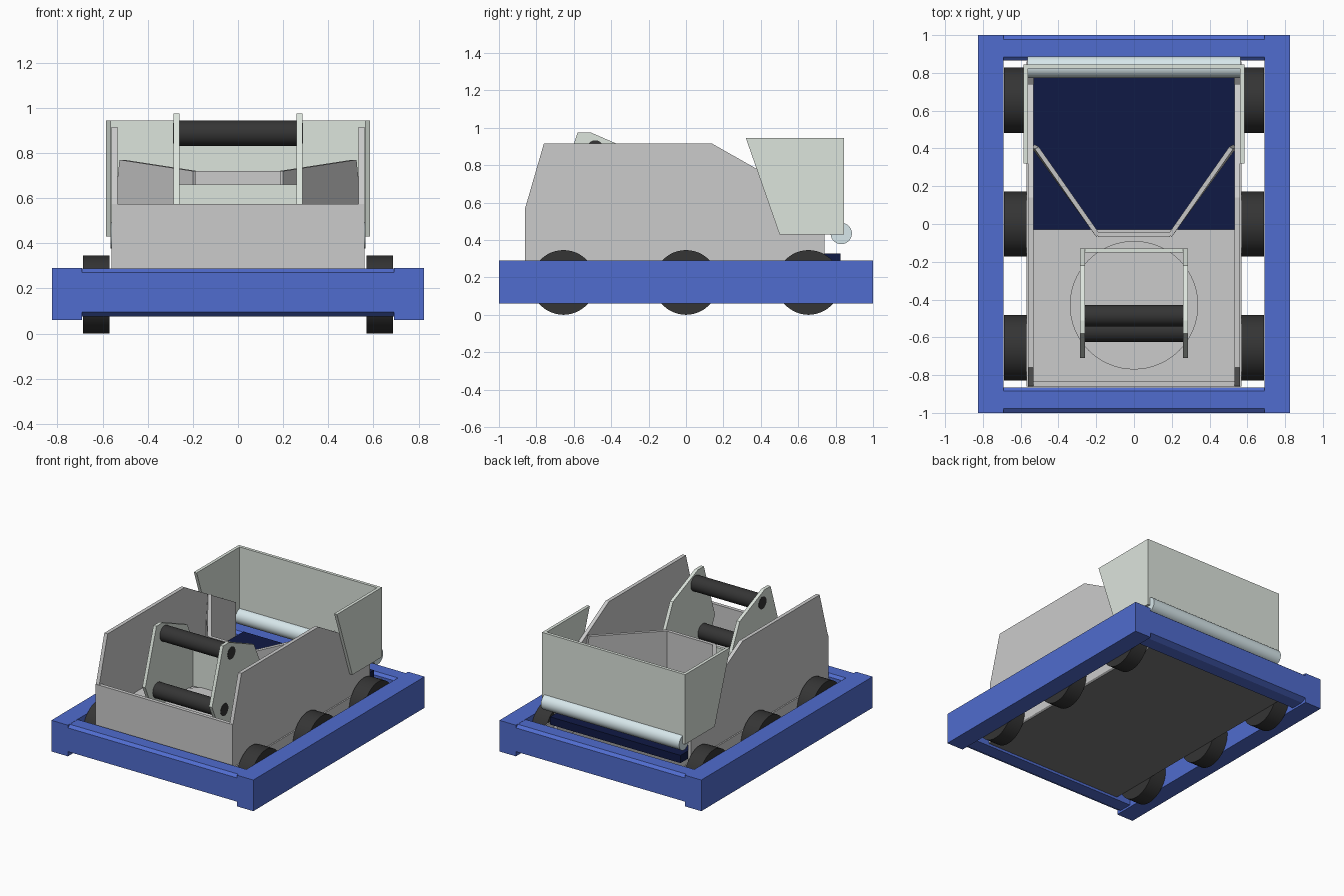
import bpy, bmesh, math
from mathutils import Vector

if "Cube" in bpy.data.objects:
    bpy.data.objects.remove(bpy.data.objects["Cube"])


def material(name, rgb):
    m = bpy.data.materials.new(name)
    m.diffuse_color = (*rgb, 1)
    m.use_nodes = True
    m.node_tree.nodes["Principled BSDF"].inputs["Base Color"].default_value = m.diffuse_color
    return m


BLUE = material("bumper_blue", (0.08, 0.15, 0.62))
NAVY = material("belt_navy", (0.005, 0.01, 0.06))
BLACK = material("rubber_black", (0.035, 0.035, 0.035))
PALE = material("pale_plastic", (0.72, 0.78, 0.72))
ICE = material("roller_ice", (0.68, 0.8, 0.83))
DARK = material("underside_dark", (0.2, 0.2, 0.2))


def finish(name, bm, mat):
    bmesh.ops.recalc_face_normals(bm, faces=bm.faces)
    me = bpy.data.meshes.new(name)
    bm.to_mesh(me)
    bm.free()
    ob = bpy.data.objects.new(name, me)
    bpy.context.collection.objects.link(ob)
    if mat:
        me.materials.append(mat)
    return ob


def prism(name, pts, offset, mat=None):
    """Extrude a closed loop of 3D points along an offset vector."""
    bm = bmesh.new()
    face = bm.faces.new([bm.verts.new(p) for p in pts])
    ext = bmesh.ops.extrude_face_region(bm, geom=[face])
    verts = [g for g in ext["geom"] if isinstance(g, bmesh.types.BMVert)]
    bmesh.ops.translate(bm, verts=verts, vec=Vector(offset))
    return finish(name, bm, mat)


def side_plate(name, yz, x0, x1, mat=None):
    return prism(name, [(x0, y, z) for y, z in yz], (x1 - x0, 0, 0), mat)


def box(name, x0, x1, y0, y1, z0, z1, mat=None):
    return side_plate(name, [(y0, z0), (y1, z0), (y1, z1), (y0, z1)], x0, x1, mat)


def cylinder(name, x0, x1, y, z, r, mat, n=48):
    ring = [(y + r * math.cos(2 * math.pi * i / n), z + r * math.sin(2 * math.pi * i / n))
            for i in range(n)]
    ob = side_plate(name, ring, x0, x1, mat)
    for p in ob.data.polygons:
        p.use_smooth = len(p.vertices) == 4
    return ob


# Profiles in (y, z)
wall = [(-0.86, 0.1), (-0.86, 0.57), (-0.76, 0.915), (0.14, 0.915),
        (0.74, 0.575), (0.74, 0.1)]
hopper_side = [(0.32, 0.945), (0.845, 0.945), (0.845, 0.43), (0.50, 0.43)]
turret_side = [(-0.58, 0.975), (-0.51, 0.975), (-0.22, 0.85), (-0.13, 0.66),
               (-0.13, 0.37), (-0.62, 0.37), (-0.71, 0.57)]

# Mirrored parts: bumper rails, walls, hopper and turret sides, funnel, wheels
for s, side in ((-1, "left"), (1, "right")):
    box(f"bumper_rail_{side}", s * 0.69, s * 0.825, -1, 1, 0.06, 0.29, BLUE)
    side_plate(f"body_wall_{side}", wall, s * 0.533, s * 0.56)
    box(f"chassis_rail_{side}", s * 0.56, s * 0.57, -0.86, 0.86, 0.1, 0.26)
    side_plate(f"hopper_side_{side}", hopper_side, s * 0.562, s * 0.585, PALE)
    side_plate(f"turret_side_{side}", turret_side, s * 0.26, s * 0.285, PALE)
    prism(f"funnel_panel_{side}",
          [(s * 0.18, -0.055, 0.36), (s * 0.525, 0.42, 0.36),
           (s * 0.525, 0.42, 0.575), (s * 0.505, 0.41, 0.77), (s * 0.18, -0.055, 0.72)],
          (s * 0.02, -0.013, 0))
    for y, spot in ((-0.655, "front"), (0, "middle"), (0.655, "rear")):
        cylinder(f"wheel_{spot}_{side}", s * 0.57, s * 0.687, y, 0.173, 0.173, BLACK)

# Bumper cross bars with chamfered long edges
for s, end in ((-1, "front"), (1, "rear")):
    bar = [(s * 0.865, 0.075), (s * 0.96, 0.075), (s * 1.0, 0.095), (s * 1.0, 0.27),
           (s * 0.977, 0.288), (s * 0.885, 0.288), (s * 0.865, 0.27)]
    side_plate(f"bumper_bar_{end}", bar, -0.69, 0.69, BLUE)

# Chassis floor, front panel, deck and turntable
box("belly_plate", -0.57, 0.57, -0.86, 0.86, 0.09, 0.11, DARK)
box("front_panel", -0.56, 0.56, -0.862, -0.835, 0.1, 0.575)
box("deck", -0.533, 0.533, -0.84, -0.03, 0.33, 0.36)
bm = bmesh.new()
bmesh.ops.create_cone(bm, cap_ends=True, segments=64, radius1=0.34, radius2=0.34, depth=0.02)
bmesh.ops.translate(bm, verts=bm.verts, vec=(0, -0.43, 0.367))
finish("turntable", bm, None)

# Intake belt, funnel back, hopper back and intake roller
box("intake_belt", -0.533, 0.533, -0.03, 0.825, 0.27, 0.327, NAVY)
box("funnel_back", -0.19, 0.19, -0.07, -0.045, 0.36, 0.72)
box("hopper_back", -0.585, 0.585, 0.822, 0.845, 0.43, 0.945, PALE)
cylinder("intake_roller", -0.565, 0.565, 0.83, 0.435, 0.057, ICE)

# Turret back plate and shooter rollers
box("turret_back", -0.26, 0.26, -0.152, -0.13, 0.37, 0.66, PALE)
cylinder("shooter_roller_upper", -0.262, 0.262, -0.485, 0.888, 0.057, BLACK)
cylinder("shooter_roller_lower", -0.262, 0.262, -0.567, 0.5, 0.057, BLACK)
for s, side in ((-1, "left"), (1, "right")):
    for y, z, spot in ((-0.485, 0.888, "upper"), (-0.567, 0.5, "lower")):
        cylinder(f"roller_cap_{spot}_{side}", s * 0.26, s * 0.287, y, z, 0.045, BLACK, 24)
